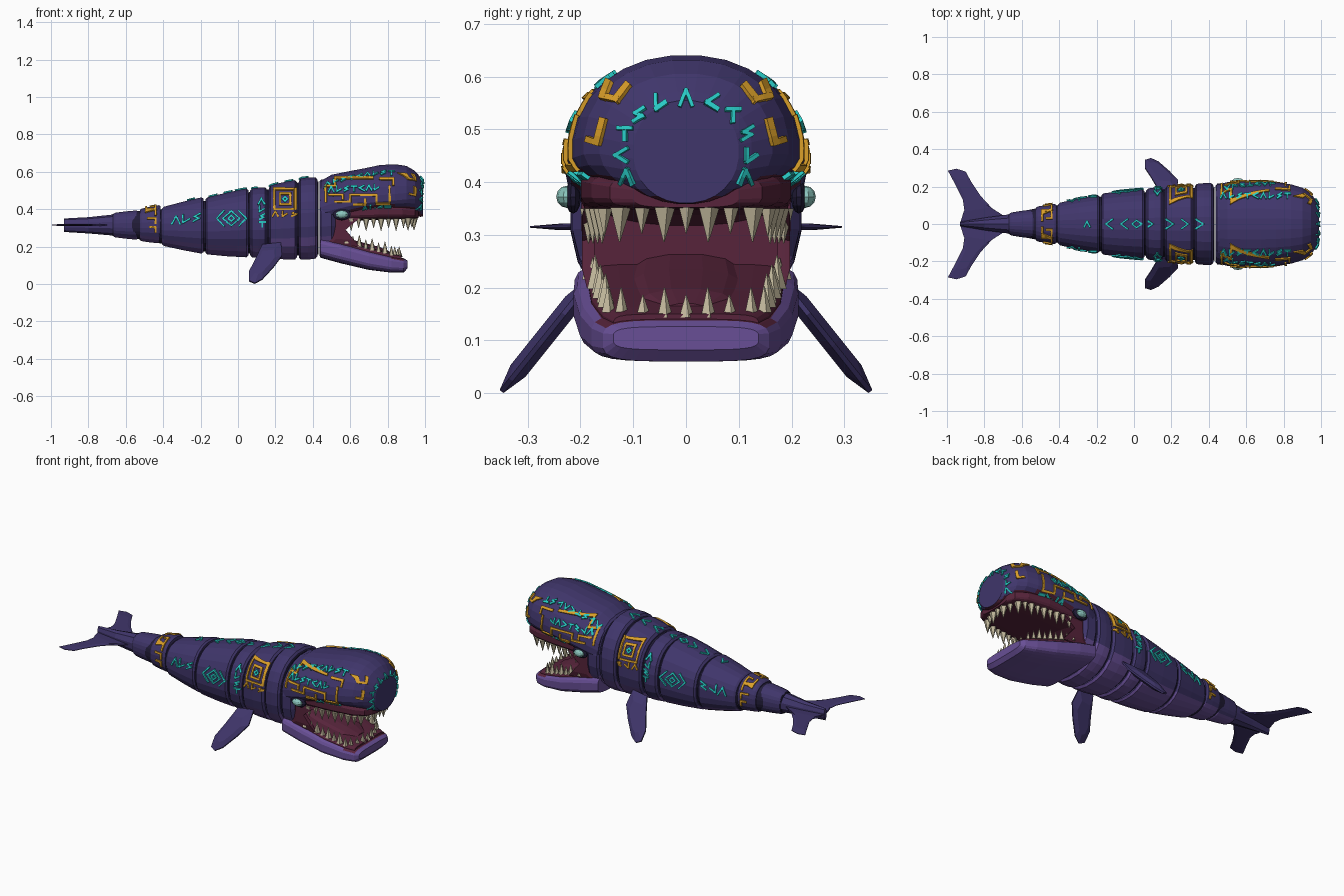
import bpy, bmesh, math
from mathutils import Vector
from mathutils.bvhtree import BVHTree

cube = bpy.data.objects.get("Cube")
if cube:
    bpy.data.objects.remove(cube)


def material(name, rgb):
    lin = [c / 12.92 if c < .04045 else ((c + .055) / 1.055) ** 2.4 for c in rgb]
    m = bpy.data.materials.new(name)
    m.use_nodes = True
    m.diffuse_color = (*lin, 1)
    m.node_tree.nodes["Principled BSDF"].inputs["Base Color"].default_value = (*lin, 1)
    return m


SKIN = material("purple skin", (.25, .21, .42))
BELLY = material("violet belly", (.41, .31, .59))
GROOVE = material("dark groove", (.13, .11, .22))
MOUTH = material("maroon mouth", (.34, .14, .23))
TOOTH = material("ivory tooth", (.76, .72, .61))
EYE = material("pale teal eye", (.55, .78, .75))
GOLD = material("gold marking", (.85, .62, .16))
CYAN = material("cyan marking", (.16, .80, .78))

skin_verts, skin_faces = [], []   # surface that the markings are laid on


def finish(name, bm, mats, rule=None, skin=False):
    bmesh.ops.recalc_face_normals(bm, faces=bm.faces)
    bm.normal_update()
    if rule:
        for f in bm.faces:
            f.material_index = rule(f.calc_center_median(), f.normal)
    if skin:
        base = len(skin_verts)
        bm.verts.index_update()
        skin_verts.extend(v.co.copy() for v in bm.verts)
        skin_faces.extend([base + v.index for v in f.verts] for f in bm.faces)
    me = bpy.data.meshes.new(name)
    bm.to_mesh(me)
    bm.free()
    for m in mats:
        me.materials.append(m)
    ob = bpy.data.objects.new(name, me)
    bpy.context.collection.objects.link(ob)
    return ob


def loft(name, stations, mats, rule=None, n=24, e=2.3, skin=False):
    """Stations along x: x, half width, bottom, top, height share of the widest point."""
    bm = bmesh.new()
    rings = []
    for x, w, lo, hi, share in stations:
        mid = lo + (hi - lo) * share
        ring = []
        for i in range(n):
            a = math.tau * (i + .5) / n
            c, s = math.cos(a), math.sin(a)
            y = math.copysign(abs(c) ** (2 / e), c) * w
            z = mid + math.copysign(abs(s) ** (2 / e), s) * (hi - mid if s > 0 else mid - lo)
            ring.append(bm.verts.new((x, y, z)))
        rings.append(ring)
    for r, q in zip(rings, rings[1:]):
        for i in range(n):
            j = (i + 1) % n
            bm.faces.new((r[i], r[j], q[j], q[i]))
    bm.faces.new(rings[0])
    bm.faces.new(rings[-1])
    return finish(name, bm, mats, rule, skin)


# Body rings: x, half width, bottom and top at each end
RINGS = [(-.67, -.53, .06, .08, .25, .235, .38, .395),
         (-.53, -.41, .092, .11, .23, .215, .4, .425),
         (-.41, -.18, .112, .16, .205, .158, .41, .468),
         (-.18, .06, .163, .19, .158, .14, .46, .515),
         (.06, .16, .19, .198, .142, .138, .51, .518),
         (.16, .32, .2, .212, .138, .128, .525, .56),
         (.32, .43, .215, .22, .128, .135, .565, .572)]
core = []
for k, (x0, x1, w0, w1, b0, b1, t0, t1) in enumerate(RINGS):
    def station(u, grow):
        mix = lambda a, b: a + (b - a) * u
        w, lo, hi = mix(w0, w1), mix(b0, b1), mix(t0, t1)
        d = (1 - grow) * (hi - lo) / 2
        return (mix(x0, x1), w * grow, lo + d, hi - d, .48)

    edge = .005 / (x1 - x0)
    steps = [(edge, .94), (3 * edge, 1), (.27, 1.006), (.5, 1.012), (.73, 1.006), (1 - 3 * edge, 1), (1 - edge, .94)]
    share = .12 + .02 * k

    def belly(c, n):
        u = (c.x - x0) / (x1 - x0)
        lo, hi = b0 + (b1 - b0) * u, t0 + (t1 - t0) * u
        return int(c.z < lo + (hi - lo) * share)

    loft(f"body_ring_{k + 1}", [station(u, g) for u, g in steps], [SKIN, BELLY], belly, skin=True)
    core += [station(0, .9), station(1, .9)]
loft("body_core", [s for i, s in enumerate(core) if i % 2 == 0 or i == len(core) - 1], [GROOVE])
loft("tail_stem", [(-.93, .012, .278, .35, .5), (-.8, .035, .27, .357, .5), (-.66, .055, .258, .372, .5)],
     [SKIN], n=10, e=2, skin=True)

# Throat ring with the mouth's back wall
loft("throat", [(.435, .205, .15, .55, .48), (.445, .217, .137, .56, .48), (.5, .217, .145, .56, .48),
                (.52, .2, .16, .54, .48)], [SKIN, BELLY, MOUTH],
     lambda c, n: 2 if n.x > .9 else int(c.z < .25), skin=True)

# Upper head, dome above and flat palate below
loft("upper_head", [(.44, .21, .3, .55, .35), (.5, .225, .31, .585, .35), (.6, .23, .345, .605, .32),
                    (.68, .23, .37, .62, .28), (.76, .225, .378, .637, .28), (.84, .213, .378, .641, .3),
                    (.9, .195, .374, .632, .35), (.945, .165, .366, .606, .42), (.975, .125, .358, .572, .48),
                    (.988, .1, .36, .555, .5)], [SKIN, MOUTH],
     lambda c, n: int(n.z < -.75 and c.x > .5), n=28, e=2.15, skin=True)
loft("upper_gum", [(.5, .2, .335, .42, .5), (.75, .2, .343, .43, .5), (.88, .18, .347, .42, .5),
                   (.945, .145, .35, .41, .5), (.965, .1, .352, .4, .5)], [MOUTH], e=4)

# Lower jaw, violet outside and maroon floor
loft("lower_jaw", [(.44, .212, .14, .25, .5), (.55, .214, .11, .225, .5), (.7, .202, .075, .182, .5),
                   (.82, .18, .06, .152, .5), (.885, .158, .06, .138, .5), (.905, .138, .082, .126, .5)],
     [BELLY, MOUTH], lambda c, n: int(n.z > .8 and abs(c.y) < .165 and c.x < .89), e=4)
loft("lower_gum", [(.5, .19, .18, .25, .5), (.7, .18, .13, .195, .5), (.82, .158, .1, .165, .5),
                   (.875, .138, .1, .15, .5)], [MOUTH], e=5)
loft("tongue", [(.5, .1, .2, .27, .5), (.62, .11, .17, .235, .5), (.76, .095, .13, .198, .5),
                (.82, .05, .13, .17, .5)], [MOUTH], n=12, e=2.2)


def fin(name, outline, normal, thick, mats):
    """Closed outline with a raised middle on both sides."""
    pts = [Vector(p) for p in outline]
    mid = sum(pts, Vector()) / len(pts)
    off = Vector(normal).normalized() * thick
    bm = bmesh.new()
    rings = [[bm.verts.new(mid + (p - mid) * s + off * k) for p in pts]
             for s, k in ((.6, 1), (1, .25), (1, -.25), (.6, -1))]
    for r, q in zip(rings, rings[1:]):
        for i in range(len(pts)):
            j = (i + 1) % len(pts)
            bm.faces.new((r[i], r[j], q[j], q[i]))
    bm.faces.new(rings[0])
    bm.faces.new(rings[-1])
    return finish(name, bm, mats)


def cone(bm, base, height, radius):
    ret = bmesh.ops.create_cone(bm, cap_ends=True, segments=5, radius1=radius, radius2=.001, depth=abs(height))
    for v in ret["verts"]:
        z = v.co.z + abs(height) / 2
        v.co = Vector((v.co.x, v.co.y, math.copysign(z, height))) + Vector(base)


FLUKE = [(-.69, .04), (-.76, .085), (-.82, .15), (-.87, .225), (-.9, .28), (-.95, .296), (-.995, .285),
         (-.955, .21), (-.915, .13), (-.905, .06), (-.93, .004)]
FLIPPER = [(.13, .21), (.23, .22), (.235, .15), (.19, .09), (.13, .025), (.09, .003), (.06, .015), (.058, .065),
           (.09, .125)]
for side, s in (("left", 1), ("right", -1)):
    fin(f"{side}_fluke", [(x, s * y, .315) for x, y in FLUKE], (0, 0, 1), .006, [SKIN])
    fin(f"{side}_flipper", [(x, s * (.2 + (.19 - z) * .8), z) for x, z in FLIPPER], (0, s * .78, .62), .018, [SKIN])
    fin(f"{side}_mouth_corner", [(x, s * .185, z) for x, z in
                                 ((.49, .21), (.49, .37), (.67, .37), (.575, .29), (.65, .2))],
        (0, 1, 0), .012, [MOUTH])

    # Eye in a dark socket
    for part, mat, size, y in (("socket", GROOVE, (.05, .015, .032), .214), ("eye", EYE, (.034, .02, .021), .226)):
        bm = bmesh.new()
        bmesh.ops.create_uvsphere(bm, u_segments=10, v_segments=6, radius=1)
        for v in bm.verts:
            v.co = Vector((.555 + v.co.x * size[0], s * y + v.co.y * size[1], .372 + v.co.z * size[2]))
        finish(f"{side}_{part}", bm, [mat])

# Teeth: front rows and both side rows
upper, lower = bmesh.new(), bmesh.new()
for i in range(-3, 4):
    big = 1.2 if i % 2 else .9
    cone(upper, (.945 - .004 * i * i, i * .042, .352), -.055 * big, .018 * big)
    cone(lower, (.865 - .003 * i * i, i * .041, .143), .048 * big, .016)
for s in (-1, 1):
    for i in range(8):
        u = i / 7
        big = 1.15 if i % 2 else .9
        cone(upper, (.885 - .28 * u, s * (.155 + .03 * u), .35), -.058 * big, .017 * big)
        cone(lower, (.82 - .24 * u, s * (.148 + .034 * u), .153 + .062 * u), .056 * big, .016 * big)
finish("upper_teeth", upper, [TOOTH])
finish("lower_teeth", lower, [TOOTH])

# Raised markings, laid onto the skin as thin ribbons
tree = BVHTree.FromPolygons(skin_verts, skin_faces)
VIEWS = {"left": lambda u, v: ((u, 1, v), (0, -1, 0)), "right": lambda u, v: ((u, -1, v), (0, 1, 0)),
         "top": lambda u, v: ((u, v, 2), (0, 0, -1)), "nose": lambda u, v: ((2, u, v), (-1, 0, 0))}
marks = {"gold": bmesh.new(), "cyan": bmesh.new()}


def stroke(colour, view, pts, width=.009):
    bm = marks[colour]
    for a, b in zip(pts, pts[1:]):
        a, b = Vector(a), Vector(b)
        d = (b - a).normalized()
        a, b = a - d * width / 2, b + d * width / 2
        side = Vector((-d.y, d.x)) * width / 2
        steps = max(1, math.ceil((b - a).length / .025))
        last = None
        for i in range(steps + 1):
            p = a.lerp(b, i / steps)
            hits = [tree.ray_cast(*map(Vector, VIEWS[view](*q))) for q in (p + side, p - side)]
            pair = [bm.verts.new(h[0] + h[1] * .004) for h in hits if h[0]]
            pair = pair if len(pair) == 2 else None
            if pair and last and (pair[0].co - last[0].co).length < .07:
                bm.faces.new((last[0], last[1], pair[1], pair[0]))
            last = pair


# Abstract signs on a unit square
SIGNS = [[(-.5, -.5), (0, .5), (.5, -.5)], [(-.4, .5), (-.4, -.5), (.4, 0)], [(.4, .5), (-.3, .1), (.3, -.1), (-.4, -.5)],
         [(-.5, .4), (.5, .4), (0, .4), (0, -.5)], [(.5, .5), (-.4, 0), (.5, -.5)]]


def signs(colour, view, start, end, count, w, h):
    for i in range(count):
        c = Vector(start).lerp(Vector(end), i / max(1, count - 1))
        stroke(colour, view, [(c.x + u * w, c.y + v * h) for u, v in SIGNS[i % len(SIGNS)]])


def diamond(colour, view, x, z, w, h):
    stroke(colour, view, [(x - w, z), (x, z + h), (x + w, z), (x, z - h), (x - w, z)])


def box(colour, view, x0, x1, z0, z1):
    stroke(colour, view, [(x0, z0), (x0, z1), (x1, z1), (x1, z0), (x0, z0)], .011)


for view in ("left", "right"):
    signs("cyan", view, (-.33, .34), (-.22, .355), 3, .045, .04)
    diamond("cyan", view, -.035, .35, .045, .038)
    diamond("cyan", view, -.035, .35, .017, .015)
    for k in (-1, 1):
        stroke("cyan", view, [(-.035 + k * .04, .39), (-.035 + k * .078, .35), (-.035 + k * .04, .31)])
    signs("cyan", view, (.125, .44), (.13, .32), 4, .03, .028)
    box("gold", view, .195, .305, .4, .505)
    box("gold", view, .225, .28, .425, .48)
    diamond("cyan", view, .252, .452, .012, .012)
    signs("gold", view, (.2, .375), (.3, .375), 3, .03, .025)
    for k in range(3):
        stroke("gold", view, [(-.49 + .01 * k, .395 - k * .045), (-.44, .395 - k * .045), (-.44, .37 - k * .045)], .011)
    # Head panel
    stroke("gold", view, [(.47, .44), (.47, .52), (.52, .52), (.52, .565), (.72, .565)], .011)
    stroke("gold", view, [(.52, .44), (.6, .44), (.6, .475), (.74, .475), (.74, .43), (.81, .43), (.81, .52)], .011)
    stroke("gold", view, [(.62, .425), (.68, .425), (.68, .45)], .011)
    stroke("gold", view, [(.76, .56), (.83, .56), (.83, .53)], .011)
    stroke("gold", view, [(.49, .475), (.56, .475), (.56, .455)], .011)
    signs("cyan", view, (.5, .503), (.74, .515), 7, .028, .026)
    signs("cyan", view, (.68, .405), (.8, .405), 4, .03, .026)
    s = 1 if view == "left" else -1
    signs("cyan", "top", (.48, s * .15), (.82, s * .15), 9, .028, .026)
    stroke("gold", "nose", [(s * .11, .58), (s * .13, .555), (s * .155, .56), (s * .145, .585)], .011)
    stroke("gold", "nose", [(s * .155, .515), (s * .165, .475), (s * .18, .48)], .011)
    stroke("gold", "top", [(-.49, s * .02), (-.49, s * .07), (-.44, s * .07), (-.44, s * .03), (-.465, s * .03)], .011)

# Chevrons along the back and a ring of signs around the snout
signs("cyan", "top", (-.25, 0), (-.25, 0), 1, .03, .03)
for x, k in ((-.14, 1), (-.06, 1), (.09, -1), (.2, -1), (.28, -1), (.36, -1)):
    stroke("cyan", "top", [(x + k * .025, .025), (x - k * .01, 0), (x + k * .025, -.025)])
diamond("cyan", "top", .015, 0, .025, .02)
for i in range(11):
    a = math.radians(-25 + 23 * i)
    c = (.122 * math.cos(a), .455 + .103 * math.sin(a))
    stroke("cyan", "nose", [(c[0] + u * .022, c[1] + v * .024) for u, v in SIGNS[i % len(SIGNS)]], .007)

for colour, mat in (("gold", GOLD), ("cyan", CYAN)):
    ob = finish(f"{colour}_markings", marks[colour], [mat])
    mod = ob.modifiers.new("Thickness", "SOLIDIFY")
    mod.thickness = .008
    mod.offset = 0
